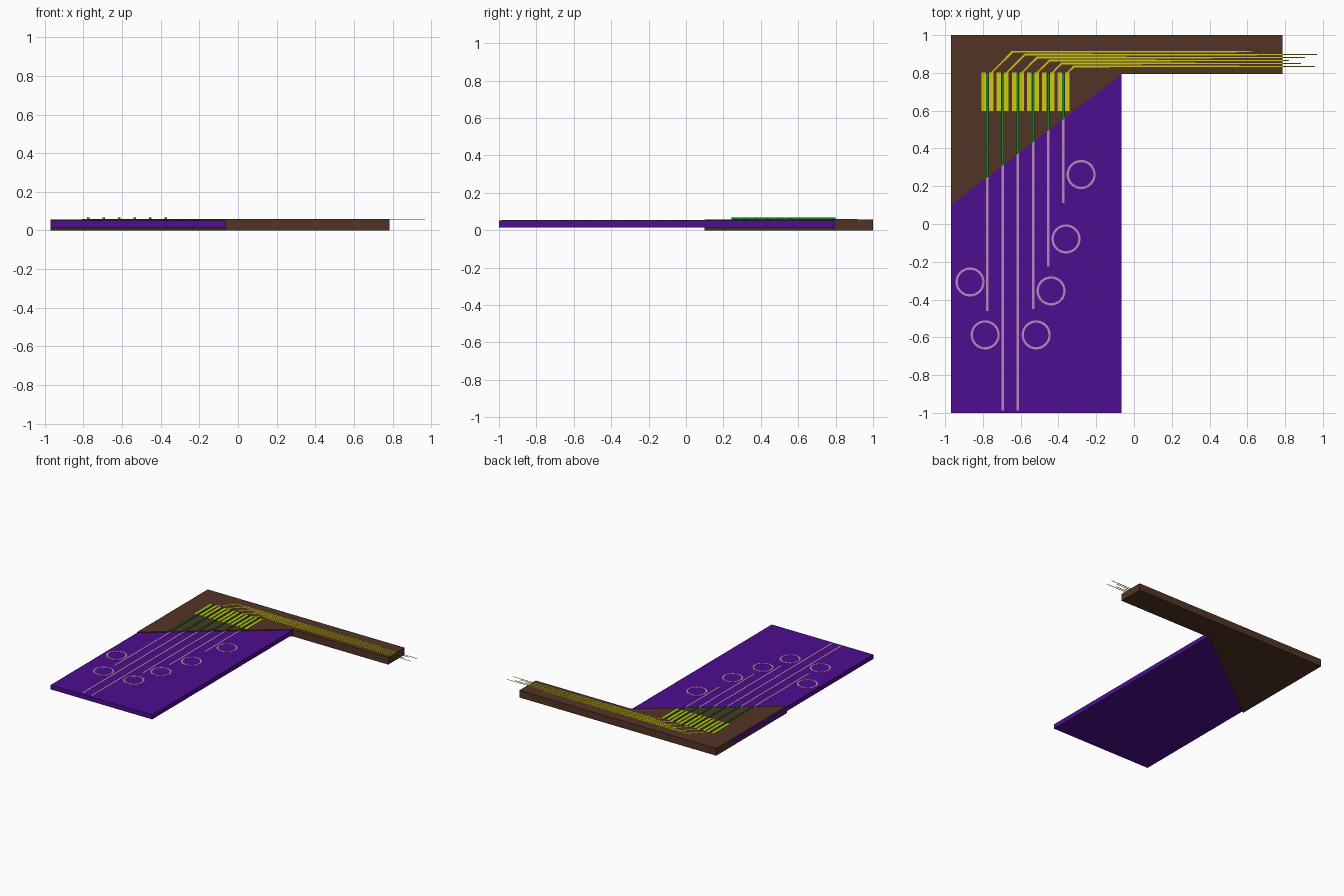
import bpy, bmesh, math

default = bpy.data.objects.get("Cube")
if default:
    bpy.data.objects.remove(default, do_unlink=True)


def material(name, rgb):
    m = bpy.data.materials.new(name)
    m.use_nodes = True
    m.diffuse_color = (*rgb, 1)
    m.node_tree.nodes["Principled BSDF"].inputs["Base Color"].default_value = (*rgb, 1)
    return m


BROWN = material("dark brown", (0.086, 0.034, 0.018))
PURPLE = material("deep purple", (0.076, 0.004, 0.28))
YELLOW = material("contact yellow", (0.62, 0.58, 0.006))
GREEN = material("wire green", (0.004, 0.26, 0.025))
PINK = material("pale mauve", (0.51, 0.24, 0.53))


def prisms(name, outlines, z0, z1, mat):
    """One object made of flat outlines extruded from z0 to z1."""
    bm = bmesh.new()
    for pts in outlines:
        face = bm.faces.new([bm.verts.new((x, y, z0)) for x, y in pts])
        ext = bmesh.ops.extrude_face_region(bm, geom=[face], use_keep_orig=True)
        for v in ext["geom"]:
            if isinstance(v, bmesh.types.BMVert):
                v.co.z = z1
    bmesh.ops.recalc_face_normals(bm, faces=bm.faces)
    mesh = bpy.data.meshes.new(name)
    bm.to_mesh(mesh)
    bm.free()
    mesh.materials.append(mat)
    obj = bpy.data.objects.new(name, mesh)
    bpy.context.collection.objects.link(obj)
    return obj


def rect(x0, x1, y0, y1):
    return [(x0, y0), (x1, y0), (x1, y1), (x0, y1)]


LEFT, INNER, ARM_END = -0.97, -0.065, 0.785
JOIN, LOW, BACK = 0.793, 0.1, 1.0
BOARD_Z0, BOARD_Z1, TOP = 0.016, 0.052, 0.058


def diagonal(x):
    return LOW + (x - LEFT) * (JOIN - LOW) / (INNER - LEFT)


# Purple board, gripped between two triangular brown plates on the arm
prisms("board", [rect(LEFT, INNER, -1, JOIN)], BOARD_Z0, BOARD_Z1, PURPLE)
prisms("arm", [rect(LEFT, ARM_END, JOIN, BACK)], 0, TOP, BROWN)
triangle = [(LEFT, LOW), (INNER, JOIN), (LEFT, JOIN)]
prisms("upper_clamp_plate", [triangle], BOARD_Z1, TOP, BROWN)
prisms("lower_clamp_plate", [triangle], 0, BOARD_Z0, BROWN)

# Six channels: green wire on the clamp, mauve track on the board
wire_x = [-0.776 + 0.0805 * i for i in range(6)]
track_end = [-0.46, -0.987, -0.987, -0.45, -0.225, 0.11]
HALF = 0.0065
prisms("green_wires", [[(x - HALF, diagonal(x - HALF)), (x + HALF, diagonal(x + HALF)),
                        (x + HALF, 0.8), (x - HALF, 0.8)] for x in wire_x],
       TOP, 0.067, GREEN)
prisms("board_tracks", [rect(x - HALF, x + HALF, y, diagonal(x) + 0.01)
                        for x, y in zip(wire_x, track_end)],
       BOARD_Z1, BOARD_Z1 + 0.002, PINK)

# Pairs of contact pads either side of each wire
prisms("contact_pads", [rect(x + s - 0.012, x + s + 0.012, 0.597, 0.802)
                        for x in wire_x for s in (-0.02, 0.02)],
       TOP, TOP + 0.0015, YELLOW)

# Tapering leads that bend along the arm, most running past its end
lead_end = [0.63, 0.968, 0.905, 0.82, 0.885, 0.958]
leads = []
for i, (x, end) in enumerate(zip(wire_x, lead_end)):
    y, start, w = 0.912 - 0.0155 * i, x + 0.021, 0.005
    bend, tip = start + y - 0.8, 0.0025
    leads.append([(start - w, 0.8), (start + w, 0.8), (bend + w / 2, y - w),
                  (-0.31, y - w), (end, y - tip), (end, y + tip),
                  (-0.31, y + w), (bend - w / 2, y + w)])
prisms("arm_leads", leads, TOP, TOP + 0.0012, YELLOW)

# Mauve rings on the board
centres = [(-0.868, -0.307), (-0.788, -0.587), (-0.518, -0.587),
           (-0.439, -0.354), (-0.36, -0.079), (-0.28, 0.262)]
SIDES = 40


def arc_point(c, r, k):
    a = 2 * math.pi * k / SIDES
    return (c[0] + r * math.cos(a), c[1] + r * math.sin(a))


for n, c in enumerate(centres):
    bm = bmesh.new()
    z = BOARD_Z1 + 0.002
    loops = [[bm.verts.new((*arc_point(c, r, k), h)) for k in range(SIDES)]
             for r, h in ((0.077, BOARD_Z1), (0.077, z), (0.065, z), (0.065, BOARD_Z1))]
    for a, b in zip(loops, loops[1:] + loops[:1]):
        for k in range(SIDES):
            j = (k + 1) % SIDES
            bm.faces.new((a[k], a[j], b[j], b[k]))
    bmesh.ops.recalc_face_normals(bm, faces=bm.faces)
    mesh = bpy.data.meshes.new(f"board_ring_{n + 1}")
    bm.to_mesh(mesh)
    bm.free()
    mesh.materials.append(PINK)
    bpy.context.collection.objects.link(bpy.data.objects.new(mesh.name, mesh))
